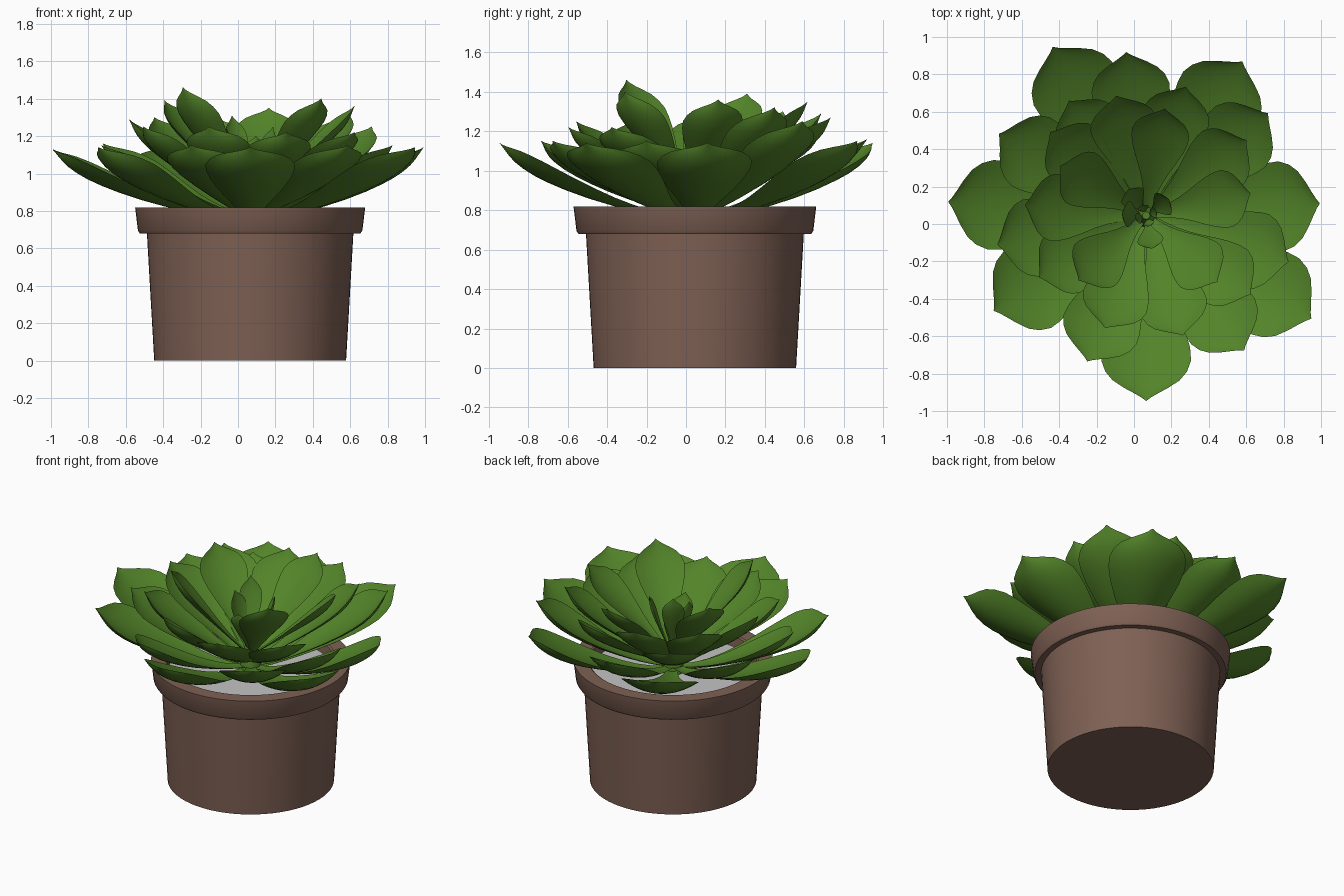
import bpy
import math
from mathutils import Vector

cube = bpy.data.objects.get("Cube")
if cube:
    bpy.data.objects.remove(cube, do_unlink=True)

CENTRE = Vector((0.065, 0.045, 0))


def make_material(name, colour):
    material = bpy.data.materials.new(name)
    material.use_nodes = True
    material.diffuse_color = (*colour, 1)
    shader = material.node_tree.nodes["Principled BSDF"]
    shader.inputs["Base Color"].default_value = (*colour, 1)
    shader.inputs["Roughness"].default_value = 0.7
    return material


clay = make_material("brown clay", (0.21, 0.118, 0.088))
green = make_material("leaf green", (0.086, 0.23, 0.022))
grey = make_material("grey gravel", (0.55, 0.55, 0.55))


def add_object(name, verts, faces, material, sharp_angle):
    mesh = bpy.data.meshes.new(name)
    mesh.from_pydata(verts, [], faces)
    mesh.materials.append(material)
    mesh.update()
    obj = bpy.data.objects.new(name, mesh)
    obj.location = CENTRE
    bpy.context.collection.objects.link(obj)
    bpy.ops.object.select_all(action="DESELECT")
    obj.select_set(True)
    bpy.context.view_layer.objects.active = obj
    bpy.ops.object.shade_smooth_by_angle(angle=math.radians(sharp_angle))
    return obj


def skin_rings(rings):
    """Join equal closed rings with quads and cap both ends."""
    count = len(rings[0])
    verts = [point for ring in rings for point in ring]
    faces = [tuple(reversed(range(count)))]
    for row in range(len(rings) - 1):
        for i in range(count):
            j = (i + 1) % count
            low, high = row * count, (row + 1) * count
            faces.append((low + i, low + j, high + j, high + i))
    last = (len(rings) - 1) * count
    faces.append(tuple(range(last, last + count)))
    return verts, faces


def lathe(name, profile, material, segments=64):
    rings = []
    for radius, height in profile:
        turns = [math.tau * i / segments for i in range(segments)]
        rings.append([(radius * math.cos(a), radius * math.sin(a), height) for a in turns])
    return add_object(name, *skin_rings(rings), material, 35)


# Tapered pot with an overhanging rim and an open top
lathe("pot", [
    (0.513, 0), (0.552, 0.68), (0.59, 0.68), (0.6, 0.695),
    (0.615, 0.818), (0.525, 0.818), (0.515, 0.81), (0.505, 0.7),
], clay)
lathe("gravel", [(0.5, 0.71), (0.51, 0.74)], grey)
lathe("stem", [(0.07, 0.73), (0.06, 0.85), (0.02, 0.95)], green, 16)

# Spoon outline: position along the leaf and share of the full width
OUTLINE = [
    (0, 0.13), (0.1, 0.18), (0.2, 0.26), (0.3, 0.37), (0.4, 0.51), (0.52, 0.71),
    (0.64, 0.89), (0.73, 0.98), (0.8, 1), (0.86, 0.91), (0.905, 0.75),
    (0.94, 0.5), (0.965, 0.27), (0.985, 0.1), (1, 0.01),
]
ACROSS = 10
TIP_CURL = 0.08


def leaf(name, angle, reach, tip, width, base, bend):
    """Cupped leaf that rises from the stem to an upturned, pointed tip."""
    turn = math.radians(angle)
    outward = Vector((math.cos(turn), math.sin(turn), 0))
    side = Vector((-math.sin(turn), math.cos(turn), 0))
    up = Vector((0, 0, 1))
    start = min(0.03, reach / 4)
    rise = tip - base
    rings = []
    for t, share in OUTLINE:
        lift = (1 - TIP_CURL) * t ** bend + TIP_CURL * t ** 12
        spine = outward * (start + (reach - start) * t) + up * (base + rise * lift)
        slope = rise * bend * max(t, 0.05) ** (bend - 1)
        normal = (up * (reach - start) - outward * slope).normalized()
        half = width * share / 2
        upper, lower = [], []
        for i in range(ACROSS + 1):
            v = 2 * i / ACROSS - 1
            edge = spine + side * half * v + normal * half * 0.2 * v * v
            depth = 0.15 * half * (1 - v * v)
            upper.append(edge)
            lower.append(edge - normal * depth)
        rings.append(upper + lower[-2:0:-1])
    return add_object(name, *skin_rings(rings), green, 60)


# Whorls of leaves from the rim inwards: width, base, bend, then angle, reach, tip
WHORLS = {
    "outer_leaf": (0.48, 0.76, 1.6, [
        (176, 1.06, 1.13), (4, 0.93, 1.14), (-90, 0.99, 1.14), (-32, 1.04, 1.14),
        (-148, 0.96, 1.14), (119, 1.03, 1.14), (58, 0.97, 1.15)]),
    "lower_leaf": (0.42, 0.78, 1.45, [
        (-112, 0.84, 1.15), (-54, 0.89, 1.15), (97, 0.88, 1.16), (151, 0.9, 1.16),
        (40, 0.85, 1.25), (-18, 0.8, 1.15), (-169, 0.81, 1.15)]),
    "middle_leaf": (0.36, 0.82, 1.2, [
        (175, 0.65, 1.29), (139, 0.68, 1.3), (124, 0.74, 1.2), (104, 0.66, 1.29),
        (73, 0.72, 1.27), (37, 0.67, 1.32), (-37, 0.7, 1.22), (-73, 0.67, 1.22),
        (-110, 0.64, 1.25), (-150, 0.66, 1.25)]),
    "upper_leaf": (0.31, 0.87, 1.05, [
        (-136, 0.5, 1.46), (-43, 0.52, 1.4), (150, 0.53, 1.39), (80, 0.58, 1.35),
        (12, 0.57, 1.36)]),
    "heart_leaf": (0.14, 0.9, 1.1, [
        (35, 0.15, 1.25), (125, 0.17, 1.31), (175, 0.13, 1.25), (-80, 0.18, 1.2)]),
    "bud_leaf": (0.06, 0.9, 1.1, [
        (angle, 0.06, 1.1) for angle in range(20, 380, 90)]),
}

for whorl, (width, base, bend, leaves) in WHORLS.items():
    for number, (angle, reach, tip) in enumerate(leaves, 1):
        leaf(f"{whorl}_{number}", angle, reach, tip, width, base, bend)
